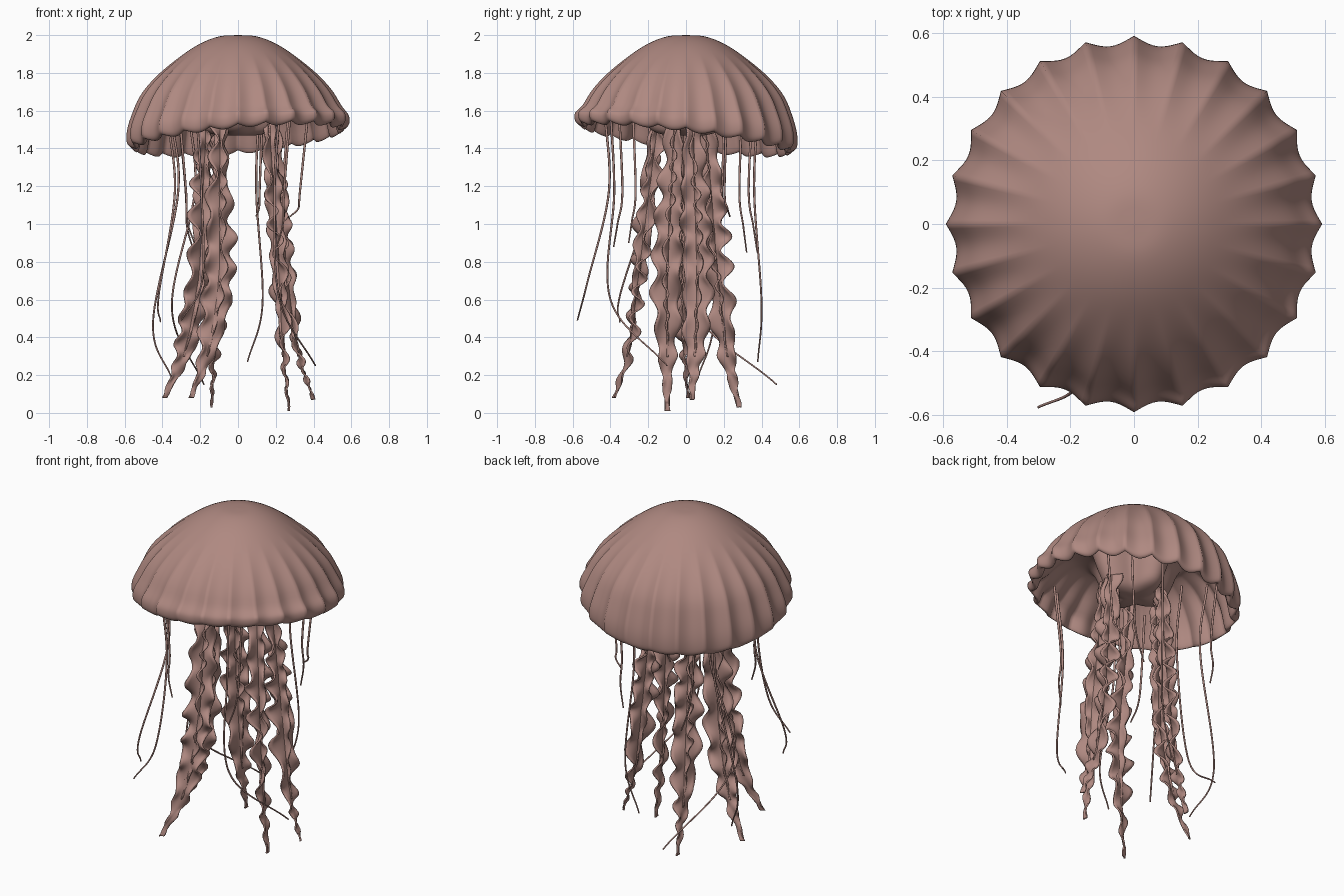
import bpy, bmesh, math, random
from mathutils import Vector

if "Cube" in bpy.data.objects:
    bpy.data.objects.remove(bpy.data.objects["Cube"])

random.seed(4)
mat = bpy.data.materials.new("dusty_pink")
mat.diffuse_color = (0.43, 0.25, 0.22, 1)
mat.use_nodes = True
mat.node_tree.nodes["Principled BSDF"].inputs["Base Color"].default_value = mat.diffuse_color


def spline(pts, n):
    """Smooth path through pts, n samples per span."""
    p = [Vector(q) for q in pts]
    p = [2 * p[0] - p[1]] + p + [2 * p[-1] - p[-2]]
    out = []
    for i in range(1, len(p) - 2):
        a, b, c, d = p[i - 1:i + 3]
        for k in range(n):
            t = k / n
            out.append(0.5 * (2 * b + (c - a) * t + (2 * a - 5 * b + 4 * c - d) * t * t
                              + (3 * b - a - 3 * c + d) * t ** 3))
    return out + [p[-2]]


def smooth(a, b, x):
    t = max(0, min(1, (x - a) / (b - a)))
    return t * t * (3 - 2 * t)


def finish(name, bm):
    bmesh.ops.recalc_face_normals(bm, faces=bm.faces)
    me = bpy.data.meshes.new(name)
    bm.to_mesh(me)
    bm.free()
    me.materials.append(mat)
    for f in me.polygons:
        f.use_smooth = True
    ob = bpy.data.objects.new(name, me)
    bpy.context.collection.objects.link(ob)
    return ob


def bridge(bm, rows, closed):
    for a, b in zip(rows, rows[1:]):
        n = len(a)
        for i in range(n if closed else n - 1):
            j = (i + 1) % n
            bm.faces.new((a[i], a[j], b[j], b[i]))


# Bell: fluted outer dome, curled rim, hollow underside and central stomach
outer = [(0.004, 2), (0.1, 1.993), (0.2, 1.955), (0.3, 1.89), (0.4, 1.8),
         (0.48, 1.7), (0.53, 1.6), (0.558, 1.53), (0.562, 1.475), (0.548, 1.45)]
inner = [(0.53, 1.46), (0.5, 1.56), (0.42, 1.68), (0.32, 1.74), (0.24, 1.7),
         (0.19, 1.58), (0.15, 1.5), (0.08, 1.47), (0.004, 1.47)]
prof = spline(outer + inner, 4)
n_out = (len(outer) - 1) * 4
SEG = 240
bm = bmesh.new()
rows = []
for i, p in enumerate(prof):
    row = []
    for k in range(SEG):
        a = 2 * math.pi * k / SEG
        r, z = p.x, p.y
        lobe = abs(math.sin(12 * a))
        flute = smooth(0.27, 0.55, r)
        low = smooth(1.66, 1.46, z) * smooth(0.35, 0.5, r)
        if i > n_out + 12:
            r *= 1 + 0.25 * math.cos(4 * a) * smooth(0.34, 0.2, r)
        r += 0.028 * flute * (1 - lobe)
        z += low * (0.05 * math.cos(a) - 0.07 * math.sin(a) + 0.022 * (0.6 - lobe))
        row.append(bm.verts.new((r * math.cos(a), r * math.sin(a), z)))
    rows.append(row)
bridge(bm, rows, True)
bm.faces.new(rows[0])
bm.faces.new(rows[-1])
finish("bell", bm)


def ribbon(name, path, half, phi, twist):
    """Ruffled ribbon that tapers toward its tip."""
    ph = [random.uniform(0, 6.28) for _ in range(4)]
    fr = [random.uniform(50, 62) for _ in range(2)]
    bm = bmesh.new()
    rows = []
    for i, p in enumerate(path):
        t = i / (len(path) - 1)
        ang = phi + twist * t + 0.3 * math.sin(7 * t + ph[2])
        w = Vector((math.cos(ang), math.sin(ang), 0))
        nrm = Vector((-w.y, w.x, 0))
        env = half * (0.75 + 0.35 * smooth(0, 0.35, t)) * (1 - 0.82 * smooth(0.55, 1, t))
        row = []
        for k in range(9):
            s = k / 4 - 1
            e = 0 if s < 0 else 1
            wave = math.sin(fr[e] * t + ph[e] + 1.5 * math.sin(11 * t + ph[3]))
            width = 1 + 0.22 * math.sin(fr[e] * t + ph[e] + 1.3)
            row.append(bm.verts.new(p + w * s * env * width
                                    + nrm * wave * abs(s) ** 1.5 * env * 0.5))
        rows.append(row)
    bridge(bm, rows, False)
    ob = finish(name, bm)
    m = ob.modifiers.new("thickness", 'SOLIDIFY')
    m.thickness = 0.009
    m.offset = 0


# Oral arms, spread around the axis: middle (x, y) and tip; roots sit further in
arms = [((-.10, -.25), (-.25, -.38, .08)),
        ((-.21, -.02), (-.39, .01, .08)),
        ((-.12, .17), (-.14, .28, .03)),
        ((.22, -.10), (.27, -.10, .01)),
        ((.26, .06), (.40, .03, .07))]
for i, (mid, tip) in enumerate(arms):
    mid, tip = Vector((*mid, .72)), Vector(tip)
    root = Vector((mid.x * 0.65 + (-.03 if mid.x < 0 else .02), mid.y * 0.6, 1.53))
    upper = root.lerp(mid, 0.5)
    low = mid.lerp(tip, 0.4)
    low.z = 0.33
    path = spline([root, upper, mid, low, tip], 40)
    phi = 0.6 + 0.25 * i
    ribbon(f"oral_arm_{i + 1}", path, 0.066, phi, random.uniform(-0.6, 0.6))
    # Narrower frill crossing the upper part of the arm
    ribbon(f"oral_arm_frill_{i + 1}", path[:125], 0.038, phi + 1.5, 0.5)


def strand(name, root, mid, end):
    """Thin tapering tentacle hanging from under the bell."""
    cu = bpy.data.curves.new(name, 'CURVE')
    cu.dimensions = '3D'
    cu.bevel_depth = 0.007
    cu.bevel_resolution = 2
    cu.use_fill_caps = True
    x, y = root
    path = spline([(x, y, 1.6), (x * 0.88, y * 0.95, 1.17), mid, end], 14)
    sp = cu.splines.new('POLY')
    sp.points.add(len(path) - 1)
    for k, p in enumerate(path):
        sp.points[k].co = (*p, 1)
        sp.points[k].radius = 1 - 0.45 * k / len(path)
    sp.use_smooth = True
    cu.materials.append(mat)
    bpy.context.collection.objects.link(bpy.data.objects.new(name, cu))


# Long tentacles: root (x, y), a bend and the end
long_ones = [((-.22, -.43), (-.19, -.52, .7), (-.30, -.575, .49)),
             ((-.38, -.20), (-.42, -.35, .62), (-.41, -.35, .48)),
             ((-.36, .20), (-.45, .15, .48), (-.35, .06, .18)),
             ((-.26, .10), (-.35, .05, .55), (-.18, .48, .15)),
             ((.11, .38), (.13, .40, .58), (.05, .38, .27)),
             ((.22, -.40), (.22, -.40, .6), (.41, -.10, .25))]
for i, t in enumerate(long_ones):
    strand(f"long_tentacle_{i + 1}", *t)

# Short tentacles: direction in degrees, root radius and end height
for i, (deg, r, z) in enumerate([(30, .43, 1.04), (-52, .45, .88), (132, .47, .85),
                                 (48, .40, .85), (222, .42, .9), (5, .13, 1.04)]):
    a = math.radians(deg)
    x, y = r * math.cos(a), r * math.sin(a)
    strand(f"short_tentacle_{i + 1}", (x, y), (x * 0.86, y * 1.02, (1.17 + z) / 2 - .02),
           (x * 0.74, y * 1.08, z))
